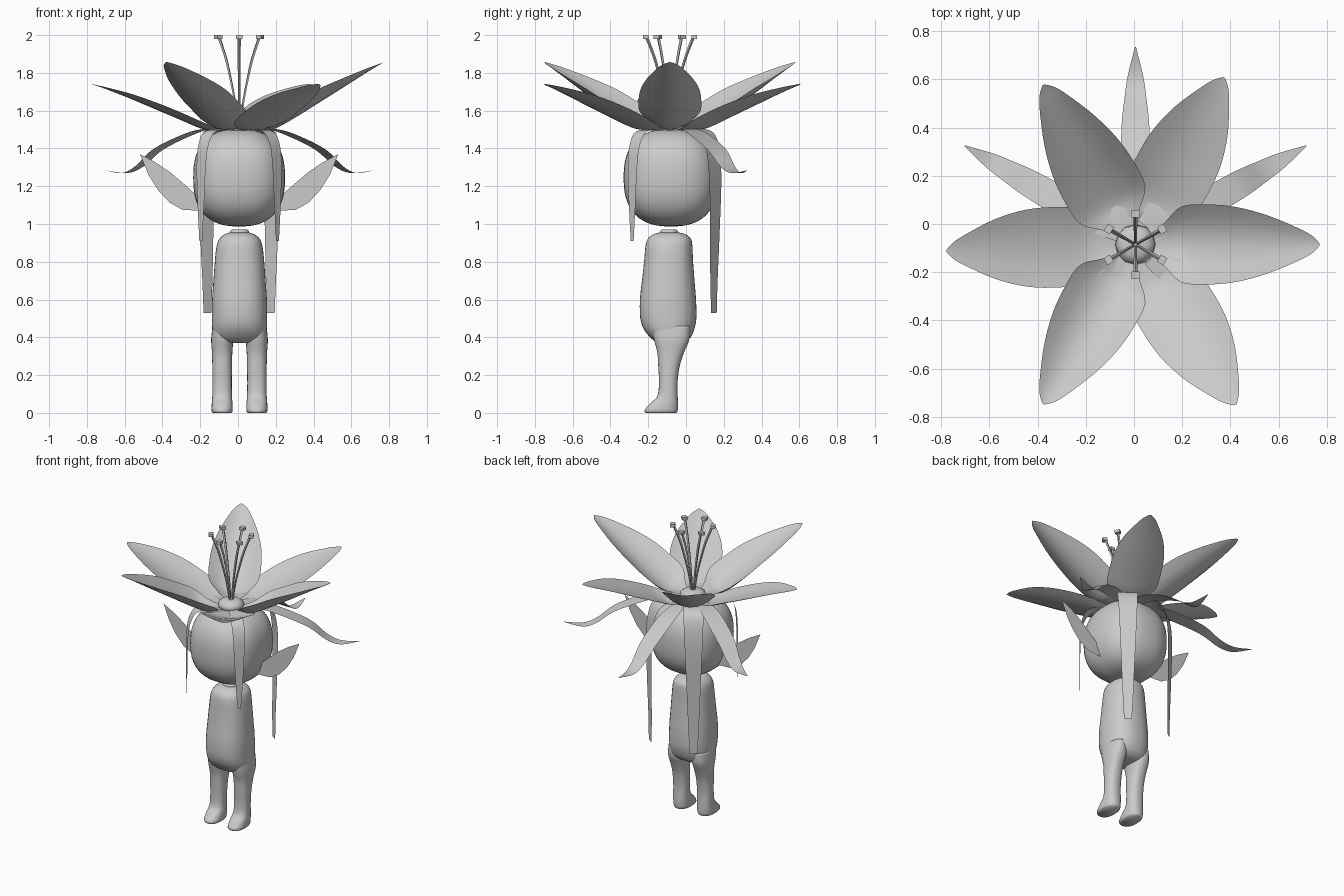
import bpy, bmesh, math
from mathutils import Vector

CX, CY = 0.006, -0.085          # axis of the figure
grey = bpy.data.materials.new("pale_grey")
grey.diffuse_color = (0.6, 0.6, 0.6, 1)


def finish(name, bm, smooth=True):
    bmesh.ops.recalc_face_normals(bm, faces=bm.faces)
    me = bpy.data.meshes.new(name)
    bm.to_mesh(me)
    bm.free()
    me.materials.append(grey)
    for p in me.polygons:
        p.use_smooth = smooth
    ob = bpy.data.objects.new(name, me)
    bpy.context.collection.objects.link(ob)
    return ob


def refine(rows, n=4):
    """Catmull-Rom through rows of numbers."""
    out = []
    for i in range(len(rows) - 1):
        a, b, c, d = (rows[max(0, min(len(rows) - 1, k))] for k in (i - 1, i, i + 1, i + 2))
        for s in range(n):
            t = s / n
            out.append([0.5 * (2 * q + (r - p) * t + (2 * p - 5 * q + 4 * r - u) * t * t
                               + (3 * q - p - 3 * r + u) * t ** 3) for p, q, r, u in zip(a, b, c, d)])
    return out + [list(rows[-1])]


def skin(bm, grid, closed=False):
    vs = [[bm.verts.new(p) for p in row] for row in grid]
    m = len(vs[0])
    for a, b in zip(vs, vs[1:]):
        for j in range(m if closed else m - 1):
            k = (j + 1) % m
            bm.faces.new((a[j], a[k], b[k], b[j]))
    return vs


def leaf(name, angle, rows, cx=CX, cy=CY):
    """Sheet running outward at an angle; rows are (radius, z, half width, edge lift)."""
    a = math.radians(angle)
    out, side = Vector((math.cos(a), math.sin(a), 0)), Vector((-math.sin(a), math.cos(a), 0))
    grid = []
    for r, z, w, lift in refine(rows):
        w = max(w, 0.002)
        grid.append([Vector((cx, cy, z + lift * t * t)) + out * r + side * w * t
                     for t in (-1, -0.67, -0.33, 0, 0.33, 0.67, 1)])
    bm = bmesh.new()
    skin(bm, grid)
    return finish(name, bm)


def loft(name, cx, rows, power=2.4, n=32):
    """Closed body; rows are (z, half width, y front, y back)."""
    grid = []
    for z, rx, y0, y1 in rows:
        ring = []
        for i in range(n):
            a = 2 * math.pi * i / n
            c, s = math.cos(a), math.sin(a)
            f = (abs(c) ** power + abs(s) ** power) ** (-1 / power)
            ring.append((cx + rx * c * f, (y0 + y1) / 2 + (y1 - y0) / 2 * s * f, z))
        grid.append(ring)
    bm = bmesh.new()
    vs = skin(bm, grid, True)
    bm.faces.new(vs[0])
    bm.faces.new(vs[-1])
    return finish(name, bm)


# Head: rounded-square ball
bm = bmesh.new()
bmesh.ops.create_uvsphere(bm, u_segments=48, v_segments=28, radius=1)
for v in bm.verts:
    f = sum(abs(c) ** 2.5 for c in v.co) ** (-1 / 2.5)
    v.co = (CX + v.co.x * f * 0.243, -0.08 + v.co.y * f * 0.25, 1.245 + v.co.z * f * 0.258)
finish("head", bm)

# Torso, neck and legs
loft("torso", 0.008, [(0.37, 0.09, -0.14, -0.03), (0.378, 0.12, -0.165, 0.0)] + refine([
    (0.40, 0.138, -0.19, 0.025), (0.44, 0.144, -0.222, 0.043), (0.50, 0.146, -0.242, 0.055),
    (0.60, 0.145, -0.244, 0.053), (0.70, 0.138, -0.233, 0.045), (0.81, 0.130, -0.221, 0.037),
    (0.88, 0.122, -0.215, 0.034), (0.92, 0.108, -0.203, 0.027), (0.945, 0.08, -0.175, 0.0),
    (0.955, 0.05, -0.14, -0.04)], 3))
loft("neck", 0.008, [(0.94, 0.052, -0.14, -0.04), (0.962, 0.05, -0.138, -0.042),
                     (0.97, 0.042, -0.13, -0.05)], 2)
for s, side in ((-1, "left"), (1, "right")):
    loft(side + "_leg", 0.008 + s * 0.092, [(0, 0.05, -0.215, -0.05), (0.008, 0.055, -0.22, -0.045)] + refine([
        (0.02, 0.056, -0.217, -0.043), (0.05, 0.055, -0.19, -0.042), (0.09, 0.052, -0.152, -0.044),
        (0.16, 0.051, -0.143, -0.045), (0.25, 0.052, -0.147, -0.033), (0.32, 0.054, -0.152, -0.01),
        (0.39, 0.058, -0.17, 0.018), (0.46, 0.05, -0.18, 0.02)]))

# Flower petals: three steep cupped ones between three flatter ones
steep = [(0.05, 1.50, 0.025, 0.0), (0.12, 1.50, 0.09, 0.03), (0.19, 1.505, 0.157, 0.085),
         (0.30, 1.565, 0.166, 0.085), (0.42, 1.64, 0.155, 0.075), (0.55, 1.722, 0.120, 0.05),
         (0.68, 1.805, 0.066, 0.02), (0.735, 1.838, 0.035, 0.007), (0.765, 1.857, 0.004, 0)]
flat = [(0.05, 1.495, 0.025, 0.0), (0.12, 1.495, 0.09, 0.015), (0.20, 1.505, 0.155, 0.035),
        (0.32, 1.555, 0.167, 0.038), (0.45, 1.61, 0.16, 0.035), (0.58, 1.665, 0.125, 0.025),
        (0.70, 1.712, 0.068, 0.01), (0.755, 1.732, 0.035, 0.003), (0.785, 1.742, 0.004, 0)]
for i in range(3):
    leaf("steep_petal", 120 * i, steep)
    leaf("flat_petal", 120 * i + 62, flat)

# Drooping sepals behind the flower
for ang, dz in ((30, 0), (150, 0), (90, -0.045)):
    leaf("drooping_sepal", ang, [
        (0.04, 1.50, 0.02, 0), (0.20, 1.502 + dz * 0.5, 0.05, 0), (0.335, 1.465 + dz * 0.7, 0.06, 0),
        (0.50, 1.392 + dz, 0.057, 0), (0.61, 1.305 + dz, 0.045, 0), (0.70, 1.27 + dz, 0.032, 0),
        (0.82, 1.284 + dz, 0.002, 0)])

# Hanging ribbons, each facing out along a diagonal
def ribbon(name, x, y, rows):
    d = Vector((x - CX, y - CY, 0))
    reach = d.length
    leaf(name, math.degrees(math.atan2(d.y, d.x)), [(reach * k, z, w, 0) for k, z, w in rows])

for s in (-1, 1):
    ribbon("front_ribbon", CX + s * 0.203, -0.285, [
        (0.3, 1.505, 0.03), (0.75, 1.49, 0.04), (0.93, 1.42, 0.038), (0.99, 1.30, 0.034),
        (1, 1.10, 0.024), (1, 0.91, 0.011)])
    ribbon("back_ribbon", CX + s * 0.168, 0.148, [
        (0.3, 1.505, 0.05), (0.75, 1.495, 0.066), (0.95, 1.42, 0.062), (1.03, 1.25, 0.055),
        (1.02, 0.95, 0.043), (1, 0.70, 0.033), (1, 0.53, 0.025)])

# Pointed leaf ears
outline = [(0.2, 1.07), (0.3, 1.075), (0.37, 1.115), (0.43, 1.18), (0.48, 1.26),
           (0.525, 1.37), (0.44, 1.325), (0.36, 1.27), (0.29, 1.21), (0.2, 1.13)]
for s in (-1, 1):
    bm = bmesh.new()
    bm.faces.new([bm.verts.new((CX + s * x, -0.08, z)) for x, z in outline])
    finish("leaf_ear", bm, False)

# Flower centre
loft("flower_centre", CX, [(1.49, 0.085, CY - 0.085, CY + 0.085), (1.525, 0.08, CY - 0.08, CY + 0.08),
                           (1.545, 0.05, CY - 0.05, CY + 0.05)], 2, 12)

# Stamens with flat tips
for i in range(6):
    a = math.radians(30 + 60 * i)
    out, side = Vector((math.cos(a), math.sin(a), 0)), Vector((-math.sin(a), math.cos(a), 0))
    up, base = Vector((0, 0, 1)), Vector((CX, CY, 0))
    bm = bmesh.new()
    grid = [[base + out * (r + w * math.cos(t)) + side * w * math.sin(t) + up * z
             for t in (0, math.pi / 2, math.pi, math.pi * 1.5)]
            for r, z, w in refine([(0.008, 1.53, 0.006), (0.028, 1.66, 0.006), (0.055, 1.78, 0.007),
                                   (0.082, 1.88, 0.008), (0.122, 1.985, 0.009)], 3)]
    skin(bm, grid, True)
    tip = [[base + out * (0.128 + u * 0.015) + side * v * 0.017 + up * z
            for u, v in ((-1, -1), (1, -1), (1, 1), (-1, 1))] for z in (1.98, 2.0)]
    vs = skin(bm, tip, True)
    bm.faces.new(vs[0])
    bm.faces.new(vs[1])
    finish("stamen", bm, False)
